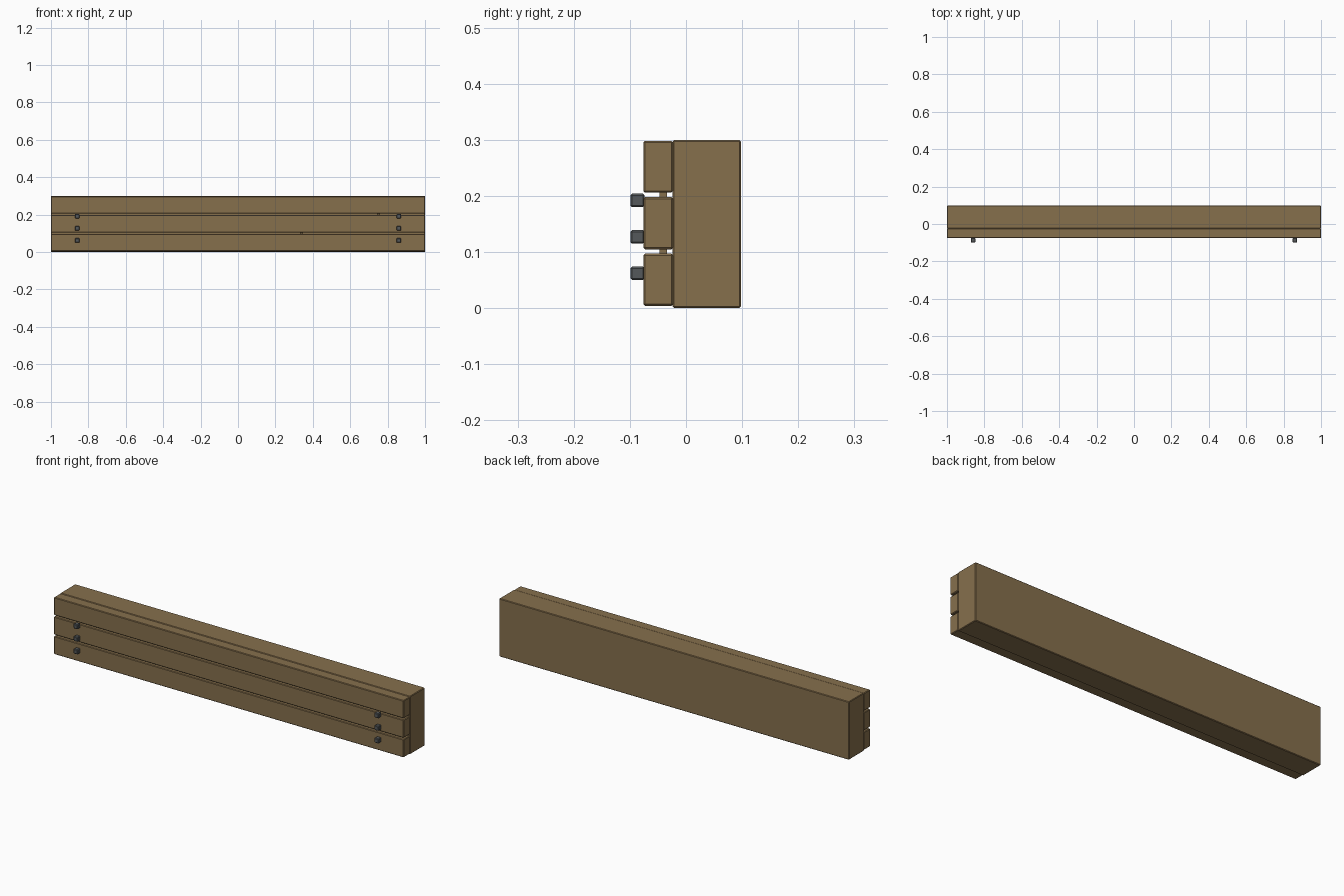
import bpy

cube = bpy.data.objects.get("Cube")
if cube:
    bpy.data.objects.remove(cube, do_unlink=True)


def make_material(name, rgb):
    mat = bpy.data.materials.new(name)
    mat.use_nodes = True
    color = (*rgb, 1.0)
    mat.diffuse_color = color
    mat.node_tree.nodes["Principled BSDF"].inputs["Base Color"].default_value = color
    return mat


def box(name, x, y, z, mat, bevel):
    """Bevelled box from (min, max) ranges on each axis."""
    ranges = (x, y, z)
    bpy.ops.mesh.primitive_cube_add(size=1, location=[(a + b) / 2 for a, b in ranges])
    obj = bpy.context.object
    obj.name = name
    obj.scale = [b - a for a, b in ranges]
    bpy.ops.object.transform_apply(location=False, rotation=False, scale=True)
    obj.data.materials.append(mat)
    if bevel:
        mod = obj.modifiers.new("Soft edges", "BEVEL")
        mod.width = bevel
        mod.segments = 1
    return obj


wood = make_material("brown_wood", (0.24, 0.16, 0.073))
metal = make_material("dark_metal", (0.09, 0.098, 0.103))

# Solid timber beam at the back
box("beam", (-1, 1), (-0.024, 0.098), (0.0, 0.3), wood, 0.003)

# Three facing planks with narrow gaps between them
for name, bottom, top in (("lower", 0.004, 0.097),
                          ("middle", 0.105, 0.198),
                          ("upper", 0.206, 0.298)):
    box(name + "_plank", (-1, 1), (-0.076, -0.023), (bottom, top), wood, 0.003)

# Small wooden spacers wedged in the gaps
for name, x, z in (("lower", 0.34, 0.101), ("upper", 0.75, 0.202)):
    box(name + "_spacer", (x - 0.008, x + 0.008), (-0.047, -0.034),
        (z - 0.005, z + 0.005), wood, 0)

# Square bolt heads, three at each end
for side, x in (("left", 0.86), ("right", -0.86)):
    for level, z in (("lower", 0.062), ("middle", 0.127), ("upper", 0.192)):
        box(f"{side}_{level}_bolt", (x - 0.012, x + 0.012), (-0.099, -0.074),
            (z - 0.012, z + 0.012), metal, 0.003)
